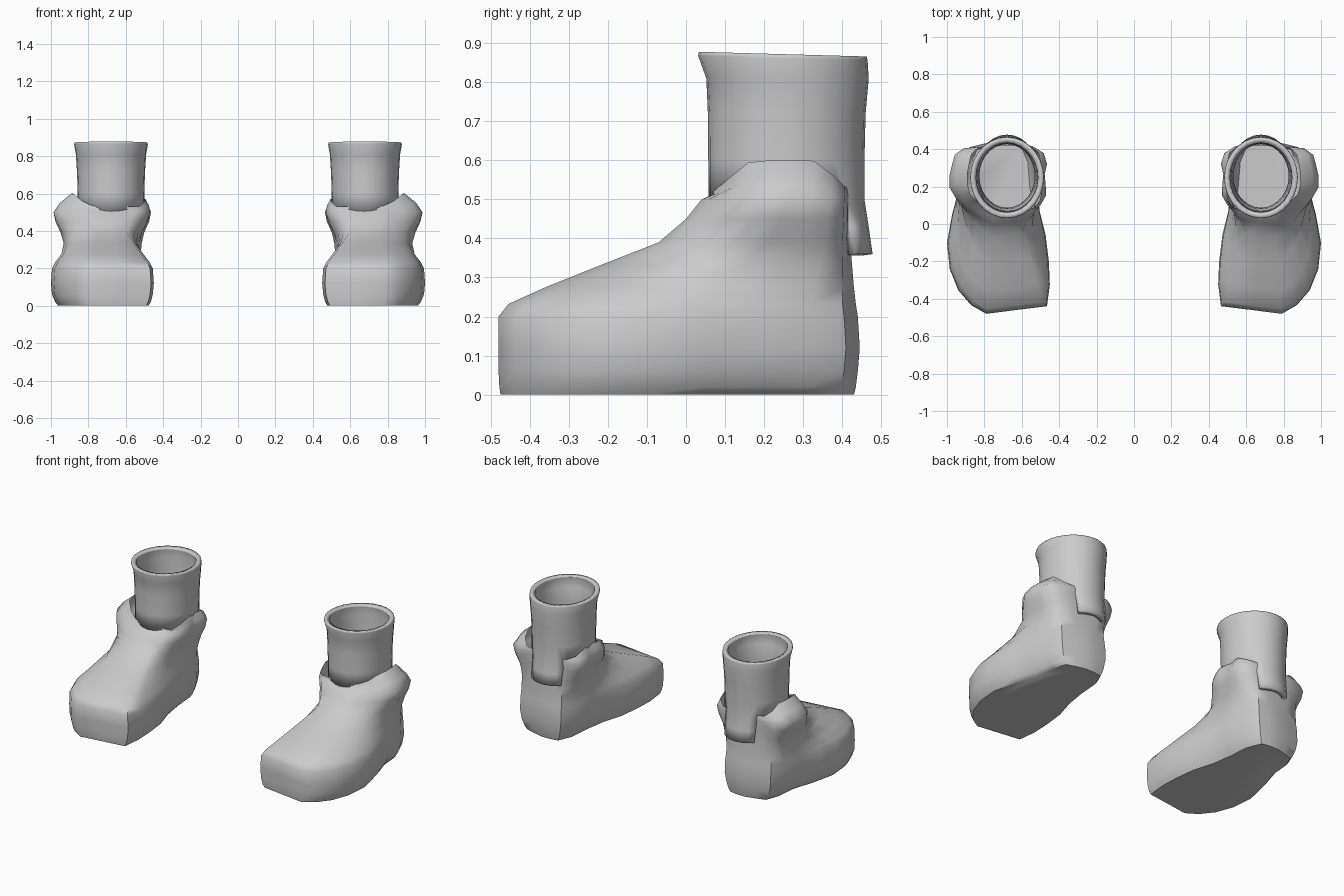
import bpy, math

if "Cube" in bpy.data.objects:
    bpy.data.objects.remove(bpy.data.objects["Cube"])

mat = bpy.data.materials.new("light grey")
mat.diffuse_color = (0.6, 0.6, 0.6, 1)
mat.use_nodes = True
mat.node_tree.nodes["Principled BSDF"].inputs["Base Color"].default_value = mat.diffuse_color


def lerp(a, b, t):
    return a + (b - a) * t


def smooth(t):
    t = max(0.0, min(1.0, t))
    return t * t * (3 - 2 * t)


def add_object(name, verts, faces, angle):
    mesh = bpy.data.meshes.new(name)
    mesh.from_pydata(verts, [], faces)
    mesh.materials.append(mat)
    ob = bpy.data.objects.new(name, mesh)
    bpy.context.collection.objects.link(ob)
    bpy.context.view_layer.objects.active = ob
    ob.select_set(True)
    bpy.ops.object.shade_smooth_by_angle(angle=math.radians(angle))
    ob.select_set(False)
    return ob


def mirror(ob):
    m = ob.modifiers.new("pair", 'MIRROR')
    m.use_mirror_merge = False


# Foot: plan outline, squared off at the toe
plan = [(.465, -.435), (.63, -.455), (.79, -.475), (.87, -.43), (.94, -.35),
        (.985, -.24), (1.0, -.1), (1.0, .05), (.985, .2), (.97, .32),
        (.92, .405), (.82, .425), (.72, .44), (.62, .44), (.54, .43),
        (.48, .34), (.462, .2), (.475, .07), (.47, -.06), (.455, -.2), (.45, -.32)]
# Levels: height, front y, back y, forefoot width, heel width, centre x
levels = [(0, -.475, .43, .88, .62, .72), (.02, -.478, .435, .93, .68, .722),
          (.06, -.48, .44, .98, .75, .725), (.12, -.48, .445, 1, .80, .725),
          (.2, -.48, .44, .98, .80, .725), (.232, -.455, .435, .92, .79, .725),
          (.275, -.36, .43, .80, .78, .725), (.335, -.21, .425, .62, .78, .72),
          (.39, -.07, .42, .45, .83, .72), (.45, .0, .42, .36, .93, .72),
          (.5, .04, .42, .30, .97, .72), (.55, .07, .42, .28, .88, .71),
          (.6, .07, .42, .40, .73, .69)]
n = len(plan)
verts = []
for z, yf, yb, fore, heel, cx in levels:
    for x, y in plan:
        yy = lerp(yf, yb, (y + .475) / .915)
        s = lerp(fore, heel, smooth((yy + .1) / .3))
        zz = z
        if z > .5:  # collar edge dips at front, back and inner side
            side = smooth((yy - .06) / .12) * smooth((.43 - yy) / .11)
            if x < .6:
                side *= .6
            low = .5 + (z - .5) * .25
            zz = lerp(low, z, side)
        verts.append((cx + (x - .725) * s, yy, zz))
faces = [tuple(reversed(range(n)))]
for k in range(len(levels) - 1):
    for i in range(n):
        j = (i + 1) % n
        faces.append((k * n + i, k * n + j, (k + 1) * n + j, (k + 1) * n + i))
foot = add_object("foot", verts, faces, 50)
mirror(foot)

# Ankle cuff: open tube with a pull tab hanging down the back
seg = 28
rows = [(.872, .195, .215, .248), (.862, .197, .217, .248), (.81, .188, .208, .26),
        (.72, .182, .202, .258), (.6, .178, .2, .257), (.5, .178, .2, .257),
        (.43, .172, .2, .268), (.36, .168, .2, .278)]
verts = []
for z, rx, ry, cy in rows:
    for i in range(seg):
        a = 2 * math.pi * i / seg      # zero points backward
        tilt = -.006 * math.cos(a) if z > .85 else 0
        verts.append((.679 + rx * math.sin(a), cy + ry * math.cos(a), z + tilt))
faces = []
for k in range(len(rows) - 1):
    for i in range(seg):
        if k >= 5 and not (i < 3 or i >= seg - 3):
            continue
        j = (i + 1) % seg
        faces.append((k * seg + i, k * seg + j, (k + 1) * seg + j, (k + 1) * seg + i))
used = sorted({v for f in faces for v in f})
remap = {v: i for i, v in enumerate(used)}
cuff = add_object("ankle_cuff", [verts[v] for v in used],
                  [tuple(remap[v] for v in reversed(f)) for f in faces], 50)
# Normals point outward, so the wall grows inward
import bmesh
bm = bmesh.new()
bm.from_mesh(cuff.data)
f = max(bm.faces, key=lambda f: f.calc_center_median().x)
if f.normal.x < 0:
    bmesh.ops.reverse_faces(bm, faces=bm.faces[:])
bm.to_mesh(cuff.data)
bm.free()
wall = cuff.modifiers.new("wall", 'SOLIDIFY')
wall.thickness = .03
wall.offset = -1
mirror(cuff)
